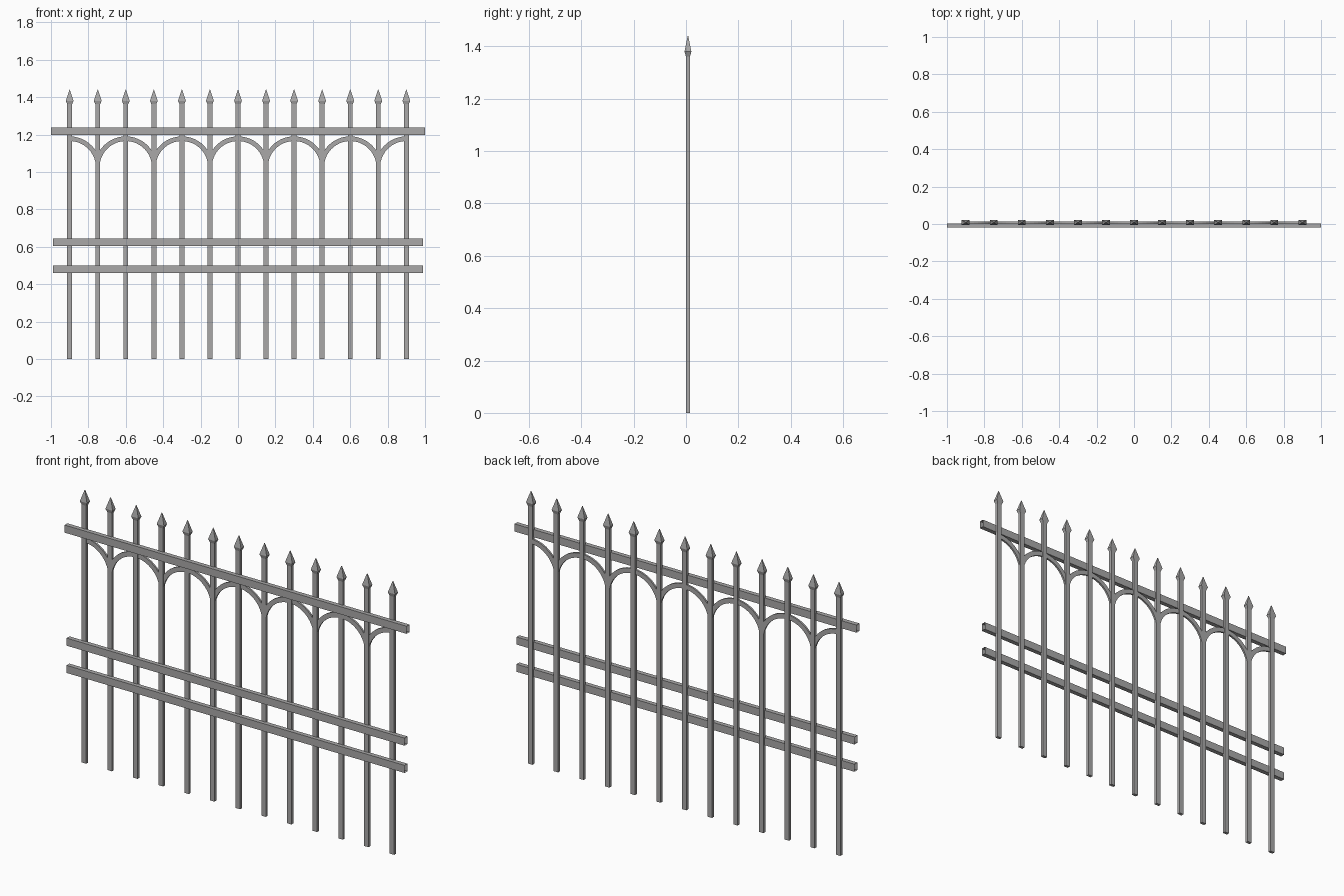
import bpy
import bmesh
from math import sin, cos, radians

if "Cube" in bpy.data.objects:
    bpy.data.objects.remove(bpy.data.objects["Cube"], do_unlink=True)

# One painted metal colour for the whole fence
GREY = (0.4, 0.395, 0.395, 1)
metal = bpy.data.materials.new("grey_metal")
metal.use_nodes = True
metal.diffuse_color = GREY
metal.node_tree.nodes["Principled BSDF"].inputs["Base Color"].default_value = GREY

POST_Y = 0.0075          # depth centre of posts and arches
SPACING = 0.15


def add_loft(name, rings, caps):
    """Join a row of four-point rings with flat quads, closing the ends if asked."""
    bm = bmesh.new()
    loops = [[bm.verts.new(p) for p in ring] for ring in rings]
    for a, b in zip(loops, loops[1:]):
        for i in range(4):
            j = (i + 1) % 4
            bm.faces.new((a[i], a[j], b[j], b[i]))
    if caps:
        bm.faces.new(loops[0])
        bm.faces.new(loops[-1])
    bmesh.ops.remove_doubles(bm, verts=bm.verts, dist=1e-5)
    bmesh.ops.recalc_face_normals(bm, faces=bm.faces)
    mesh = bpy.data.meshes.new(name)
    bm.to_mesh(mesh)
    bm.free()
    mesh.materials.append(metal)
    obj = bpy.data.objects.new(name, mesh)
    bpy.context.collection.objects.link(obj)
    return obj


def flat_ring(x, z, w, d):
    """Horizontal rectangle used for posts and spear heads."""
    return [(x + sx * w / 2, POST_Y + sy * d / 2, z)
            for sx, sy in ((-1, -1), (1, -1), (1, 1), (-1, 1))]


def rail(name, half_length, z0, z1):
    """Rectangular tube with open ends, in front of the posts."""
    y0, y1 = -0.02, 0.004
    section = ((y0, z0), (y1, z0), (y1, z1), (y0, z1))
    add_loft(name, [[(x, y, z) for y, z in section]
                    for x in (-half_length, half_length)], False)


def arch(name, x, start, end, steps):
    """Curved flat bar with its crown at x, swept between two angles."""
    inner, outer, centre_z = 0.14, 0.165, 1.025
    y0, y1 = POST_Y - 0.005, POST_Y + 0.005
    rings = []
    for i in range(steps + 1):
        a = radians(start + (end - start) * i / steps)
        rings.append([(x + r * sin(a), y, centre_z + r * cos(a))
                      for r, y in ((inner, y0), (outer, y0), (outer, y1), (inner, y1))])
    add_loft(name, rings, True)


# Posts with spear heads
for i in range(13):
    x = (i - 6) * SPACING
    add_loft(f"post_{i + 1}", [flat_ring(x, 0, 0.026, 0.016),
                               flat_ring(x, 1.365, 0.026, 0.016)], True)
    add_loft(f"spear_head_{i + 1}", [flat_ring(x, 1.362, 0.026, 0.016),
                                     flat_ring(x, 1.38, 0.042, 0.026),
                                     flat_ring(x, 1.44, 0.002, 0.002)], True)

# Horizontal rails
rail("top_rail", 1.0, 1.198, 1.238)
rail("middle_rail", 0.988, 0.604, 0.644)
rail("lower_rail", 0.988, 0.46, 0.5)

# Arches spanning every second post, with half arches at both ends
SWEEP = 78
for i in range(-2, 3):
    arch(f"arch_{i + 3}", i * 2 * SPACING, -SWEEP, SWEEP, 20)
arch("right_half_arch", -6 * SPACING, 0, SWEEP, 10)
arch("left_half_arch", 6 * SPACING, -SWEEP, 0, 10)
